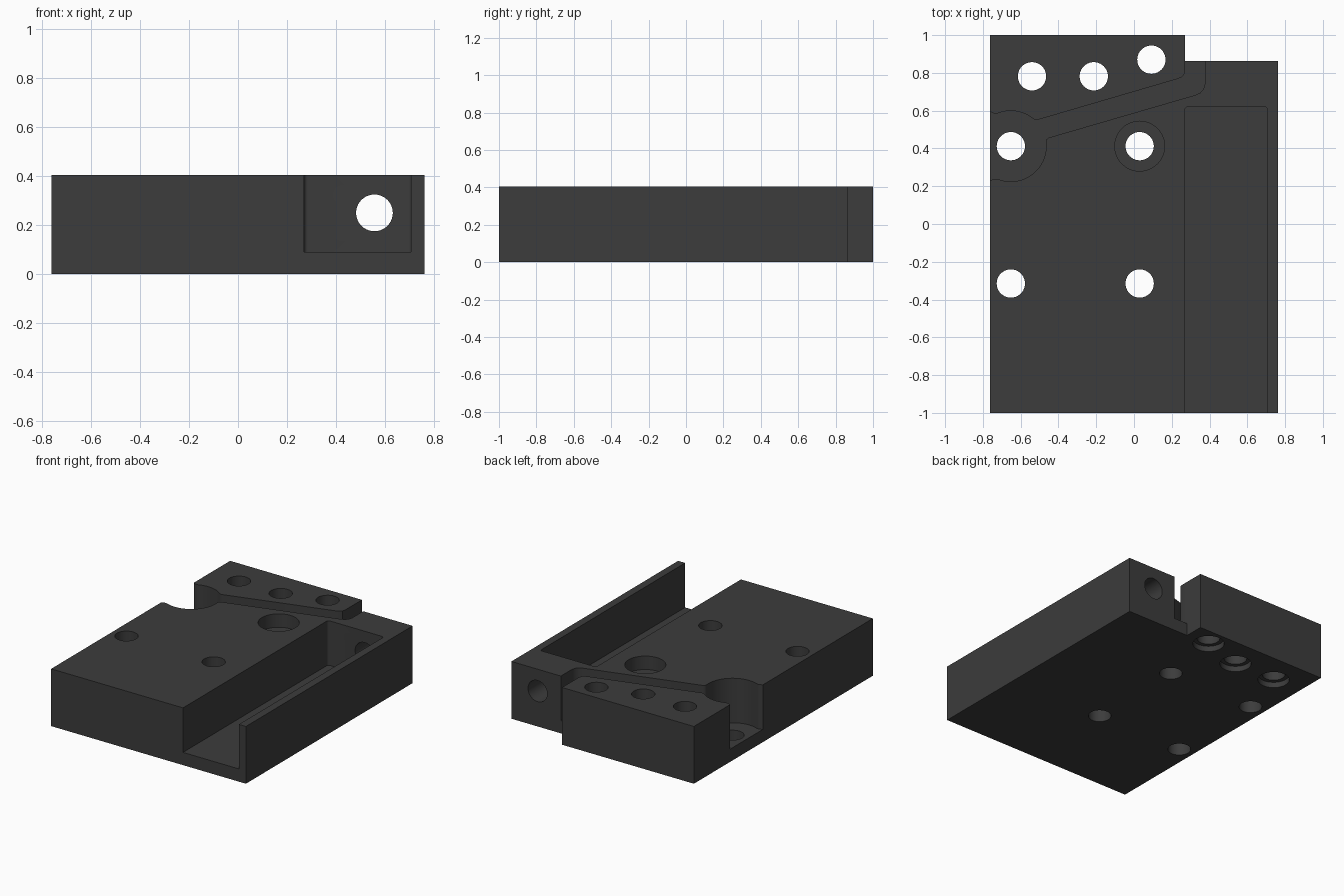
import bpy, bmesh, math
from mathutils import Matrix

if "Cube" in bpy.data.objects:
    bpy.data.objects.remove(bpy.data.objects["Cube"])

HEIGHT, FLOOR, HOLE_R = 0.405, 0.09, 0.075

metal = bpy.data.materials.new("dark grey")
metal.diffuse_color = (0.045, 0.045, 0.045, 1)
metal.use_nodes = True
metal.node_tree.nodes["Principled BSDF"].inputs["Base Color"].default_value = metal.diffuse_color


def prism(name, points, z0, z1):
    """Extrude a closed plan outline from z0 to z1."""
    bm = bmesh.new()
    face = bm.faces.new([bm.verts.new((x, y, z0)) for x, y in points])
    ext = bmesh.ops.extrude_face_region(bm, geom=[face])
    top = [v for v in ext["geom"] if isinstance(v, bmesh.types.BMVert)]
    bmesh.ops.translate(bm, verts=top, vec=(0, 0, z1 - z0))
    bmesh.ops.recalc_face_normals(bm, faces=bm.faces)
    mesh = bpy.data.meshes.new(name)
    bm.to_mesh(mesh)
    bm.free()
    mesh.materials.append(metal)
    obj = bpy.data.objects.new(name, mesh)
    bpy.context.collection.objects.link(obj)
    return obj


def arc(cx, cy, r, a0, a1, n):
    """Points along an arc, angles in degrees."""
    return [(cx + r * math.cos(math.radians(a0 + (a1 - a0) * i / n)),
             cy + r * math.sin(math.radians(a0 + (a1 - a0) * i / n)))
            for i in range(n + 1)]


def circle(cx, cy, r, n=40):
    return arc(cx, cy, r, 0, 360, n)[:-1]


def cut(body, cutter):
    mod = body.modifiers.new("cut", "BOOLEAN")
    mod.operation, mod.solver, mod.object = "DIFFERENCE", "EXACT", cutter
    bpy.context.view_layer.objects.active = body
    bpy.ops.object.modifier_apply(modifier=mod.name)
    bpy.data.objects.remove(cutter)


# Block with a stepped back right corner
body = prism("mounting_block", [(-0.762, -1), (0.762, -1), (0.762, 0.863),
                                (0.27, 0.863), (0.27, 1), (-0.762, 1)], 0, HEIGHT)

# Long pocket, open at the front, with small rounded back corners
r = 0.015
pocket = ([(0.27, -1.1), (0.707, -1.1)] + arc(0.707 - r, 0.62 - r, r, 0, 90, 5)
          + arc(0.27 + r, 0.62 - r, r, 90, 180, 5))
cut(body, prism("pocket_cutter", pocket, FLOOR, 0.6))

# Round recess at the left edge joined to the slanted channel
channel = ([(-0.85, 0.225), (-0.762, 0.229), (-0.742, 0.239)]
           + arc(-0.652, 0.412, 0.187, -112, 8, 28)
           + [(-0.462, 0.449), (-0.452, 0.457), (0.325, 0.683), (0.35, 0.694),
              (0.368, 0.714), (0.375, 0.74), (0.375, 0.95), (0.27, 0.95),
              (0.27, 0.812), (0.265, 0.79), (0.25, 0.776), (0.23, 0.768),
              (-0.515, 0.55), (-0.527, 0.552)]
           + arc(-0.652, 0.412, 0.187, 52, 112, 14)
           + [(-0.742, 0.585), (-0.762, 0.595), (-0.85, 0.599)])
cut(body, prism("channel_cutter", channel, FLOOR, 0.6))

# Vertical through holes
main_holes = [(-0.652, 0.412), (0.03, 0.412), (-0.652, -0.315), (0.03, -0.315)]
rear_holes = [(-0.54, 0.782), (-0.213, 0.782), (0.092, 0.87)]
for x, y in main_holes + rear_holes:
    cut(body, prism("hole_cutter", circle(x, y, HOLE_R), -0.1, 0.6))

# Counterbore on top, and shallow ones under the rear holes
cut(body, prism("bore_cutter", circle(0.03, 0.412, 0.132, 48), HEIGHT - 0.095, 0.6))
for x, y in rear_holes:
    cut(body, prism("bore_cutter", circle(x, y, 0.103), -0.1, 0.04))

# Horizontal hole through the back wall of the pocket
back_hole = prism("back_hole_cutter", circle(0, 0, HOLE_R), -0.2, 0.2)
back_hole.data.transform(Matrix.Translation((0.557, 0.76, 0.25))
                         @ Matrix.Rotation(math.pi / 2, 4, "X"))
cut(body, back_hole)

# Smooth the bores, keep the machined edges sharp
bpy.ops.object.select_all(action="DESELECT")
body.select_set(True)
bpy.context.view_layer.objects.active = body
bpy.ops.object.shade_smooth_by_angle(angle=math.radians(30))
